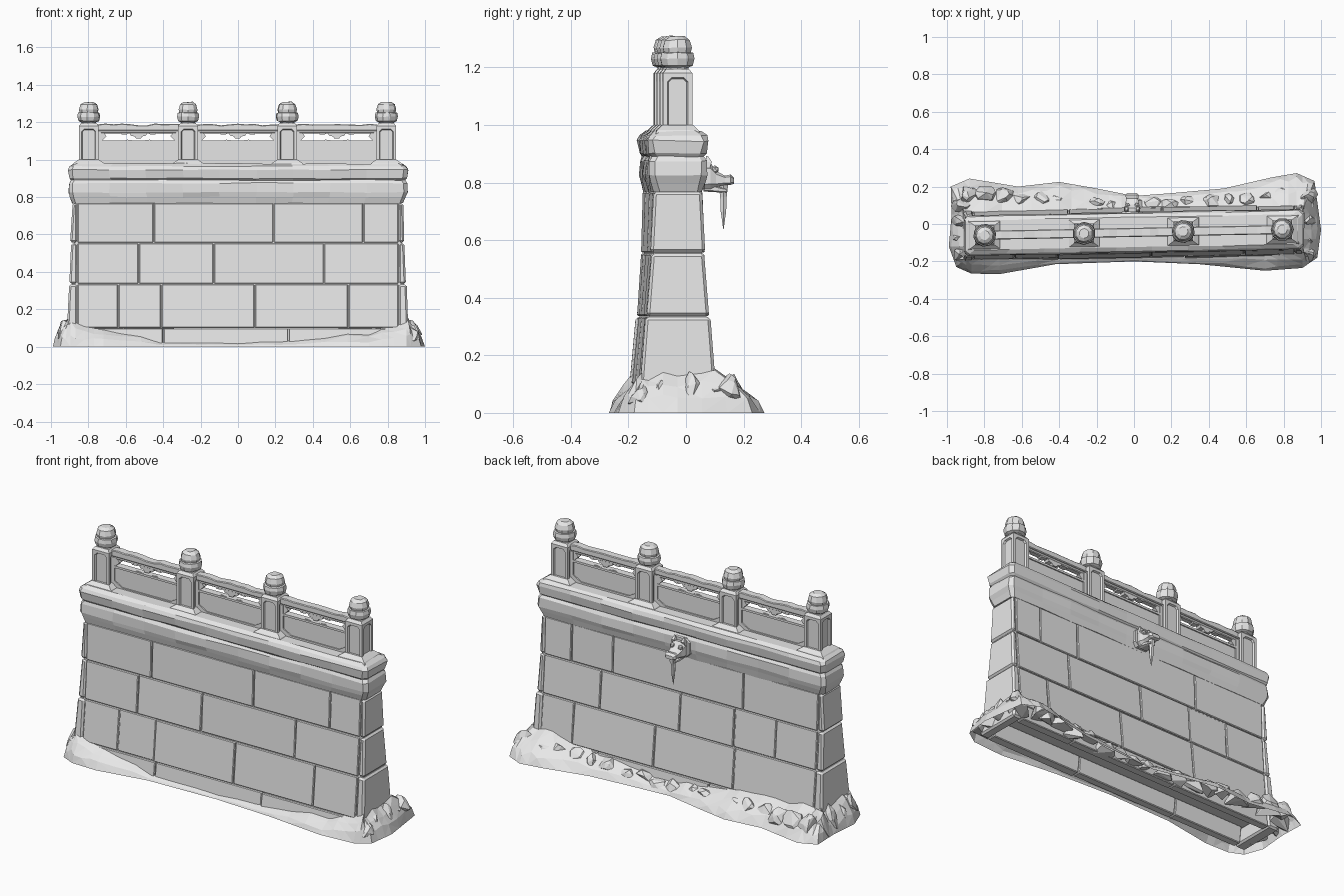
import bpy, bmesh, math, random
from mathutils import Vector

random.seed(4)
if "Cube" in bpy.data.objects:
    bpy.data.objects.remove(bpy.data.objects["Cube"])

stone = bpy.data.materials.new("light grey stone")
stone.use_nodes = True
stone.diffuse_color = (0.8, 0.8, 0.8, 1)
stone.node_tree.nodes["Principled BSDF"].inputs["Base Color"].default_value = (0.8, 0.8, 0.8, 1)


def finish(name, bm, skew=True, bevel=0):
    """Turn a bmesh into an object, following the slight turn of the wall."""
    bmesh.ops.recalc_face_normals(bm, faces=bm.faces)
    if skew:
        for v in bm.verts:
            v.co.y += 0.019 * v.co.x - 0.045
    mesh = bpy.data.meshes.new(name)
    bm.to_mesh(mesh)
    bm.free()
    mesh.materials.append(stone)
    obj = bpy.data.objects.new(name, mesh)
    bpy.context.collection.objects.link(obj)
    if bevel:
        mod = obj.modifiers.new("worn_edges", "BEVEL")
        mod.width, mod.segments = bevel, 1
    return obj


def loft(bm, rings, top=True, bottom=True):
    """Join rings of equal point count with quads."""
    loops = [[bm.verts.new(p) for p in ring] for ring in rings]
    for a, b in zip(loops, loops[1:]):
        for i in range(len(a)):
            j = (i + 1) % len(a)
            bm.faces.new((a[i], a[j], b[j], b[i]))
    if bottom:
        bm.faces.new(loops[0][::-1])
    if top:
        bm.faces.new(loops[-1])


def prism(bm, outline, half, y=0):
    """Extrude an outline of (x, z) points along y."""
    loft(bm, [[(x, y + s * half, z) for x, z in outline] for s in (-1, 1)])


def rect(hx, hy, z, cx=0):
    return [(cx - hx, -hy, z), (cx + hx, -hy, z), (cx + hx, hy, z), (cx - hx, hy, z)]


def jitter(amount):
    return random.uniform(-amount, amount)


# Wall courses: height, half length, half depth at each bed joint
LEVELS = [(0, 0.925, 0.142), (0.1, 0.915, 0.13), (0.335, 0.903, 0.108),
          (0.555, 0.893, 0.092), (0.77, 0.884, 0.085)]
FRONT = [[-0.4, 0.27], [-0.64, -0.41, 0.09, 0.59], [-0.53, -0.13, 0.46], [-0.45, 0.19, 0.67]]
BACK = [[-0.2, 0.5], [-0.35, 0.15, 0.66], [-0.6, -0.34, 0, 0.5], [-0.39, 0.43, 0.69]]
END = 0.86
GAP = 0.002


def block(bm, x0, x1, low, high, side):
    """One facing stone, slightly out of line with its neighbours."""
    out = jitter(0.003)
    rings = []
    for (z, _, hy), dz in ((low, GAP), (high, -GAP)):
        tilt = jitter(0.002)
        face, inner = side * (hy + out + tilt), side * (hy - 0.05)
        rings.append([(x0 + GAP, face, z + dz), (x1 - GAP, face, z + dz),
                      (x1 - GAP, inner, z + dz), (x0 + GAP, inner, z + dz)])
    loft(bm, rings)


for name, joints, side in (("front_wall_blocks", FRONT, -1), ("back_wall_blocks", BACK, 1)):
    bm = bmesh.new()
    for low, high, cuts in zip(LEVELS, LEVELS[1:], joints):
        xs = [-END] + cuts + [END]
        for x0, x1 in zip(xs, xs[1:]):
            block(bm, x0, x1, low, high, side)
    finish(name, bm, bevel=0.004)

# End stones, one full-depth stone per course
for name, s in (("left_end_stones", 1), ("right_end_stones", -1)):
    bm = bmesh.new()
    for low, high in zip(LEVELS, LEVELS[1:]):
        rings = []
        for (z, hx, hy), dz in ((low, GAP), (high, -GAP)):
            hy += 0.002 + jitter(0.003)
            outer = s * (hx + jitter(0.006))
            rings.append([(s * END, -hy, z + dz), (outer, -hy, z + dz),
                          (outer, hy, z + dz), (s * END, hy, z + dz)])
        loft(bm, rings)
    finish(name, bm, bevel=0.01)

# Core closing the joints
bm = bmesh.new()
loft(bm, [rect(hx - 0.015, hy - 0.008, z) for z, hx, hy in LEVELS[1:]])
finish("wall_core", bm)


def worn_ring(hx, hy, z, wear):
    """Long chamfered rectangle with wobbling edges."""
    c, n = 0.02, 9
    xs = [-hx + c + (2 * hx - 2 * c) * i / n for i in range(n + 1)]
    ring = [(x, -hy) for x in xs] + [(hx, -hy + c), (hx, hy - c)]
    ring += [(x, hy) for x in xs[::-1]] + [(-hx, hy - c), (-hx, -hy + c)]
    return [(x + jitter(wear), y + jitter(wear), z + jitter(wear)) for x, y in ring]


# Cornice band and coping slab
bm = bmesh.new()
loft(bm, [worn_ring(*r, 0.003) for r in
          [(0.884, 0.085, 0.765), (0.897, 0.094, 0.8), (0.906, 0.101, 0.825),
           (0.904, 0.1, 0.875), (0.892, 0.09, 0.893)]])
finish("cornice_band", bm)
bm = bmesh.new()
loft(bm, [worn_ring(*r, 0.003) for r in
          [(0.89, 0.088, 0.888), (0.902, 0.1, 0.9), (0.908, 0.107, 0.945),
           (0.9, 0.1, 0.965), (0.875, 0.08, 0.978)]])
finish("coping_slab", bm)

# Balustrade posts with recessed panels, flared feet and bud finials
POSTS = [-0.798, -0.267, 0.263, 0.793]
BUD = [(0.04, 1.185), (0.04, 1.2), (0.056, 1.207), (0.062, 1.23), (0.058, 1.25), (0.049, 1.252),
       (0.053, 1.268), (0.045, 1.295), (0.026, 1.308)]
for number, px in enumerate(POSTS, 1):
    bm = bmesh.new()
    loft(bm, [rect(0.053, 0.051, z, px) for z in (0.97, 1.18)])
    sides = [f for f in bm.faces if abs(f.normal.z) < 0.5]
    bmesh.ops.recalc_face_normals(bm, faces=bm.faces)
    bmesh.ops.inset_individual(bm, faces=sides, thickness=0.022)
    corners = list({v for f in sides for v in f.verts})
    bmesh.ops.bevel(bm, geom=corners, offset=0.014, segments=1, profile=0.5, affect="VERTICES")
    panels = [f for f in bm.faces if len(f.verts) == 8]
    bmesh.ops.inset_individual(bm, faces=panels, thickness=0.005, depth=-0.01)
    loft(bm, [rect(0.053 - d, 0.051 - d, z, px) for d, z in ((0, 1.18), (0.012, 1.195))])
    finish(f"post_{number}", bm)

    bm = bmesh.new()
    loft(bm, [rect(w, h, z, px) for w, h, z in ((0.09, 0.078, 0.968), (0.08, 0.072, 0.982), (0.054, 0.053, 1.0))])
    finish(f"post_foot_{number}", bm)

    bm = bmesh.new()
    loft(bm, [[(px + r * math.cos(a), r * math.sin(a), z + jitter(0.002))
               for a in [math.tau * (i + number / 4) / 10 for i in range(10)]] for r, z in BUD])
    finish(f"bud_finial_{number}", bm)

# Balustrade bays: panel, frame, pierced strip and worn handrail
for number, (a, b) in enumerate(zip(POSTS, POSTS[1:]), 1):
    mid, w = (a + b) / 2, (b - a) / 2 - 0.045

    def shape(half, points, mirror=True):
        pts = points + [(-x, z) for x, z in reversed(points)] if mirror else points
        prism(bm, [(mid + x, z) for x, z in pts], half)

    bm = bmesh.new()
    shape(0.013, [(-w, 0.97), (-w, 1.1), (-0.08, 1.1), (-0.06, 1.107), (-0.02, 1.102)])
    shape(0.02, [(-w, 0.97), (-w, 1.03), (-w + 0.03, 1.01), (-w + 0.07, 0.987)])
    shape(0.02, [(-w, 1.09), (-w, 1.102)])
    shape(0.016, [(-0.05, 1.145), (-0.04, 1.128), (-0.02, 1.124), (-0.012, 1.112)])
    for s in (-1, 1):
        shape(0.02, [(s * w, 1.0), (s * w, 1.15), (s * (w - 0.02), 1.15), (s * (w - 0.02), 1.0)], False)
        shape(0.016, [(s * w, 1.1), (s * w, 1.145), (s * (w - 0.035), 1.145),
                      (s * (w - 0.05), 1.125), (s * (w - 0.025), 1.1)], False)
        shape(0.016, [(s * 0.1, 1.145), (s * 0.09, 1.134), (s * 0.06, 1.136), (s * 0.05, 1.145)], False)
    finish(f"rail_panel_{number}", bm)

    bm = bmesh.new()
    n = 10
    line = [-w + 2 * w * i / n for i in range(n + 1)]
    top = [(mid + x, 1.188 + jitter(0.005)) for x in line]
    prism(bm, top + [(mid + w, 1.155), (mid - w, 1.155)], 0.024)
    prism(bm, [(mid - w, 1.14), (mid + w, 1.14), (mid + w, 1.157), (mid - w, 1.157)], 0.017)
    finish(f"handrail_{number}", bm, bevel=0.004)

# Rubble skirt: ground outline as (x, y, height against the wall)
OUTLINE = [(-0.99, -0.12, 0.14), (-0.95, -0.23, 0.13), (-0.87, -0.265, 0.13), (-0.72, -0.268, 0.1),
           (-0.42, -0.215, 0.03), (0, -0.2, 0.02), (0.35, -0.215, 0.04), (0.7, -0.25, 0.08),
           (0.9, -0.235, 0.13), (0.98, -0.18, 0.13), (1, -0.03, 0.12), (0.965, 0.23, 0.14),
           (0.87, 0.272, 0.14), (0.74, 0.25, 0.12), (0.48, 0.19, 0.09), (0.2, 0.165, 0.06),
           (0, 0.15, 0.06), (-0.2, 0.19, 0.09), (-0.4, 0.225, 0.12), (-0.62, 0.2, 0.12),
           (-0.88, 0.243, 0.14), (-0.98, 0.2, 0.13), (-0.975, 0.05, 0.11)]
rings = [[], [], [], []]
for k, p in enumerate(OUTLINE):
    q = OUTLINE[(k + 1) % len(OUTLINE)]
    for t in (0, 0.33, 0.67):
        x, y, h = Vector(p).lerp(Vector(q), t)
        shift = 0.019 * x - 0.045
        wx, wy = max(-0.91, min(0.91, x)), max(-0.125, min(0.125, y - shift)) + shift
        h *= 1 + jitter(0.15)
        for ring, f, hf in zip(rings, (0, 0.2, 0.6, 1), (0, 0.4, 0.75, 1)):
            wob = 0 if f in (0, 1) else jitter(0.1)
            ring.append((x + (wx - x) * (f + wob), y + (wy - y) * (f + wob), h * (hf + wob)))
bm = bmesh.new()
loft(bm, rings, top=False, bottom=False)
bmesh.ops.triangulate(bm, faces=bm.faces)
finish("rubble_skirt", bm, skew=False)


# Loose boulders along the back and both ends
def boulder(bm, x, y, size, height):
    points = []
    for _ in range(16):
        d = Vector((jitter(1), jitter(1), random.random())).normalized()
        points.append(bm.verts.new((x + d.x * size, y + d.y * size * 0.75, d.z * height)))
    hull = bmesh.ops.convex_hull(bm, input=points)
    bmesh.ops.delete(bm, geom=[v for v in hull["geom_interior"] if v.is_valid], context="VERTS")


bm = bmesh.new()
for x in [i / 10 for i in range(-9, 10)]:
    far = abs(x) / 0.9
    boulder(bm, x + jitter(0.02), 0.09 + 0.065 * far + jitter(0.01), 0.06 + 0.02 * far,
            0.07 + 0.065 * far + jitter(0.012))
for s in (-1, 1):
    for y in (-0.16, -0.08, 0.02, 0.1):
        boulder(bm, s * 0.915, y, 0.065, 0.135 + jitter(0.02))
finish("boulders", bm, skew=False)


# Carved beast-head water spout on the back
def square_tube(bm, sections):
    """Sections of (y, z, half width, half height) running out from the wall."""
    loft(bm, [[(-0.01 + w * i, y, z + h * j) for i, j in
               ((-1, -0.6), (-0.6, -1), (0.6, -1), (1, -0.6), (1, 0.6), (0.6, 1), (-0.6, 1), (-1, 0.6))]
              for y, z, w, h in sections])


bm = bmesh.new()
square_tube(bm, [(0.04, 0.83, 0.058, 0.055), (0.066, 0.83, 0.055, 0.052)])
finish("spout_plate", bm, skew=False)
bm = bmesh.new()
square_tube(bm, [(0.05, 0.82, 0.04, 0.045), (0.085, 0.822, 0.044, 0.046), (0.105, 0.812, 0.036, 0.028),
                 (0.135, 0.808, 0.032, 0.016), (0.155, 0.81, 0.036, 0.018), (0.167, 0.806, 0.024, 0.01)])
square_tube(bm, [(0.06, 0.785, 0.03, 0.016), (0.11, 0.776, 0.026, 0.01), (0.14, 0.772, 0.018, 0.006)])
finish("spout_head", bm, skew=False)
bm = bmesh.new()
for s in (-1, 1):
    tips = [(0.07, 0.85, 0.012), (0.08, 0.872, 0.01), (0.073, 0.892, 0.003)]
    loft(bm, [[(-0.01 + s * 0.03 + r * i, y + r * j, z) for i, j in ((-1, -1), (1, -1), (1, 1), (-1, 1))]
              for y, z, r in tips])
    brow = bmesh.ops.create_icosphere(bm, subdivisions=1, radius=0.015)
    bmesh.ops.translate(bm, verts=brow["verts"], vec=(-0.01 + s * 0.026, 0.1, 0.845))
finish("spout_horns_and_brows", bm, skew=False)
bm = bmesh.new()
loft(bm, [[(-0.01 + r * math.cos(math.tau * i / 6), 0.13 + r * math.sin(math.tau * i / 6), z) for i in range(6)]
          for r, z in ((0.02, 0.8), (0.013, 0.75), (0.011, 0.7), (0.006, 0.67), (0.001, 0.638))])
finish("spout_drip", bm, skew=False)
